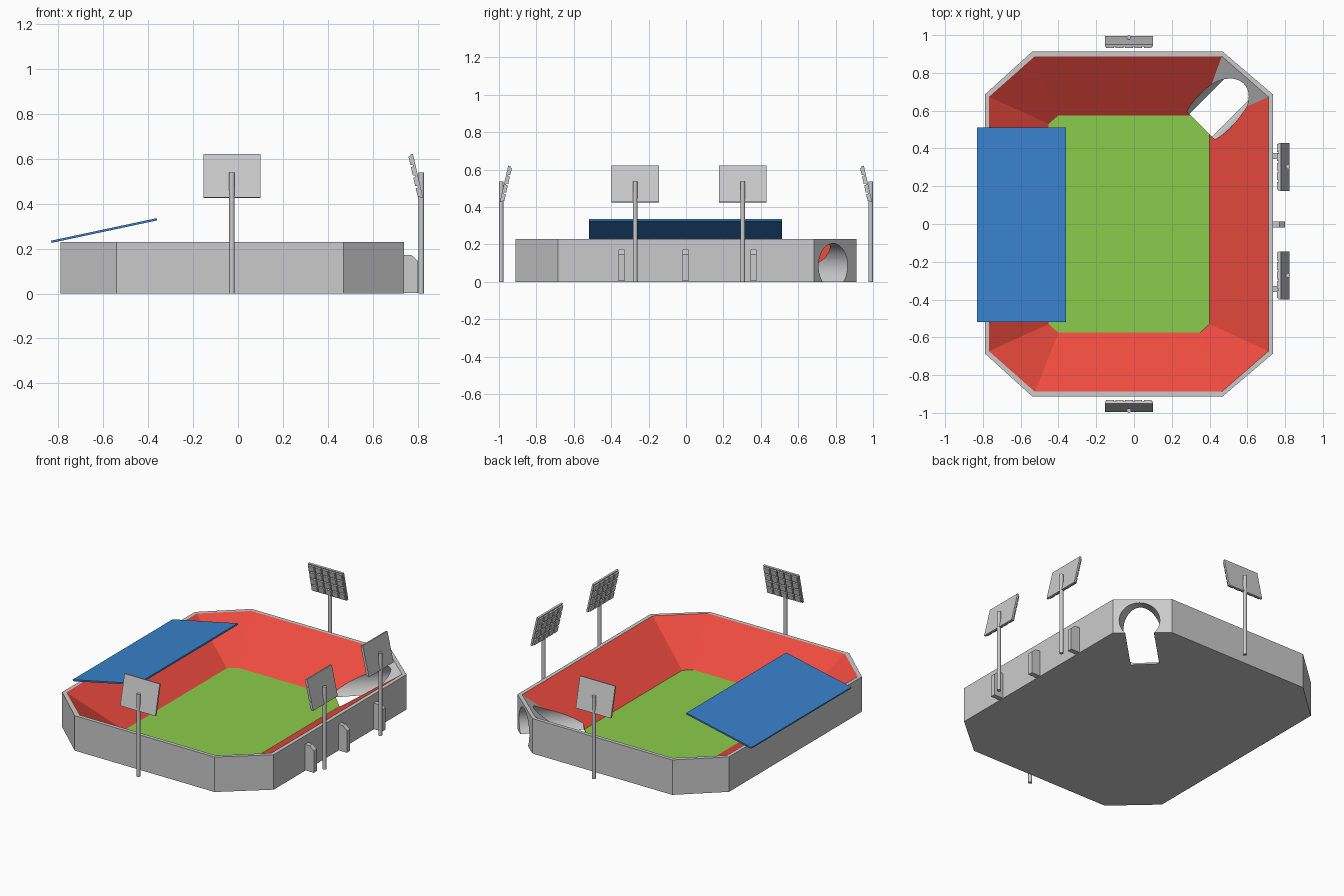
import bpy, bmesh
from math import radians, pi
from mathutils import Matrix, Vector

if "Cube" in bpy.data.objects:
    bpy.data.objects.remove(bpy.data.objects["Cube"])


def material(name, rgb):
    m = bpy.data.materials.new(name)
    m.diffuse_color = (*rgb, 1)
    m.use_nodes = True
    m.node_tree.nodes["Principled BSDF"].inputs["Base Color"].default_value = m.diffuse_color
    return m


RED = material("stand_red", (0.85, 0.07, 0.05))
GREEN = material("pitch_green", (0.26, 0.60, 0.07))
BLUE = material("roof_blue", (0.04, 0.22, 0.60))


def make_object(name, bm, mats=()):
    bmesh.ops.recalc_face_normals(bm, faces=bm.faces)
    mesh = bpy.data.meshes.new(name)
    bm.to_mesh(mesh)
    bm.free()
    for m in mats:
        mesh.materials.append(m)
    ob = bpy.data.objects.new(name, mesh)
    bpy.context.collection.objects.link(ob)
    return ob


def smooth(ob, angle):
    bpy.ops.object.select_all(action='DESELECT')
    ob.select_set(True)
    bpy.context.view_layer.objects.active = ob
    bpy.ops.object.shade_smooth_by_angle(angle=radians(angle))


def box(bm, centre, size, frame=Matrix()):
    m = frame @ Matrix.Translation(centre) @ Matrix.Diagonal((*size, 1))
    bmesh.ops.create_cube(bm, size=1, matrix=m)


def octagon(bm, xl, fl, fr, xr, yc, yo, z):
    pts = [(xl, -yc), (fl, -yo), (fr, -yo), (xr, -yc),
           (xr, yc), (fr, yo), (fl, yo), (xl, yc)]
    return [bm.verts.new((x, y, z)) for x, y in pts]


# Stadium bowl: outer wall, rim, sloped stands, pitch, underside
bm = bmesh.new()
H = 0.228
rings = [octagon(bm, -0.79, -0.54, 0.47, 0.737, 0.685, 0.912, 0),
         octagon(bm, -0.79, -0.54, 0.47, 0.737, 0.685, 0.912, H),
         octagon(bm, -0.768, -0.525, 0.465, 0.712, 0.673, 0.888, H),
         octagon(bm, -0.452, -0.40, 0.35, 0.40, 0.53, 0.575, 0.01)]
for r in range(3):
    for i in range(8):
        j = (i + 1) % 8
        f = bm.faces.new((rings[r][i], rings[r][j], rings[r + 1][j], rings[r + 1][i]))
        if r == 2 and i != 4:      # the tunnel corner stays grey
            f.material_index = 1
bm.faces.new(rings[0][::-1])
bm.faces.new(rings[3]).material_index = 2
bowl = make_object("stadium_bowl", bm, (None, RED, GREEN))

# Entrance tunnel cut diagonally through one corner
bm = bmesh.new()
length = 0.5
axis = Vector((1, 1, 0)).normalized()
place = (Matrix.Translation(Vector((0.353, 0.522, 0.085)) + axis * length / 2)
         @ Matrix.Rotation(pi / 4, 4, 'Z') @ Matrix.Rotation(pi / 2, 4, 'Y'))
bmesh.ops.create_cone(bm, cap_ends=True, segments=40, radius1=0.12, radius2=0.12,
                      depth=length, matrix=place)
cutter = make_object("tunnel_cutter", bm)
cutter.hide_render = True
mod = bowl.modifiers.new("tunnel", 'BOOLEAN')
mod.operation, mod.solver, mod.object = 'DIFFERENCE', 'EXACT', cutter
bpy.context.view_layer.objects.active = bowl
bpy.ops.object.modifier_apply(modifier=mod.name)
bpy.data.objects.remove(cutter)
smooth(bowl, 15)

# Sloping roof over the left stand
bm = bmesh.new()
box(bm, (0, 0, 0), (0.48, 1.03, 0.01))
roof = make_object("stand_roof", bm, (BLUE,))
roof.location = (-0.595, -0.003, 0.28)
roof.rotation_euler = (0, -radians(12), 0)

# Wall buttresses with a bevelled outer corner
profile = [(0.72, 0.003), (0.80, 0.003), (0.80, 0.145), (0.77, 0.172), (0.72, 0.172)]
for n, y in enumerate((-0.345, -0.003, 0.36)):
    bm = bmesh.new()
    face = bm.faces.new([bm.verts.new((x, y - 0.016, z)) for x, z in profile])
    ext = bmesh.ops.extrude_face_region(bm, geom=[face])["geom"]
    bmesh.ops.translate(bm, vec=(0, 0.032, 0),
                        verts=[v for v in ext if isinstance(v, bmesh.types.BMVert)])
    make_object(f"buttress_{n + 1}", bm)


# Floodlights: pole, leaning panel and a grid of lamps facing inward (local +y)
def floodlight(n, x, y, turn):
    frame = Matrix.Translation((x, y, 0)) @ Matrix.Rotation(radians(turn), 4, 'Z')
    bm = bmesh.new()
    bmesh.ops.create_cone(bm, cap_ends=True, segments=16, radius1=0.012, radius2=0.012,
                          depth=0.537, matrix=Matrix.Translation((0, 0, 0.2685)))
    pole = make_object(f"floodlight_pole_{n}", bm)
    pole.matrix_world = frame
    smooth(pole, 30)
    lean = frame @ Matrix.Translation((0, 0.021, 0.523)) @ Matrix.Rotation(radians(-13), 4, 'X')
    bm = bmesh.new()
    box(bm, (0, 0, 0), (0.254, 0.012, 0.198))
    make_object(f"floodlight_panel_{n}", bm).matrix_world = lean
    bm = bmesh.new()
    for col in range(5):
        for row in range(4):
            box(bm, ((col - 2) * 0.05, 0.010, (row - 1.5) * 0.048), (0.041, 0.012, 0.039))
    make_object(f"floodlight_lamps_{n}", bm).matrix_world = lean


for n, spot in enumerate([(-0.027, -0.988, 0), (-0.027, 0.988, 180),
                          (0.815, 0.303, 90), (0.815, -0.272, 90)]):
    floodlight(n + 1, *spot)
